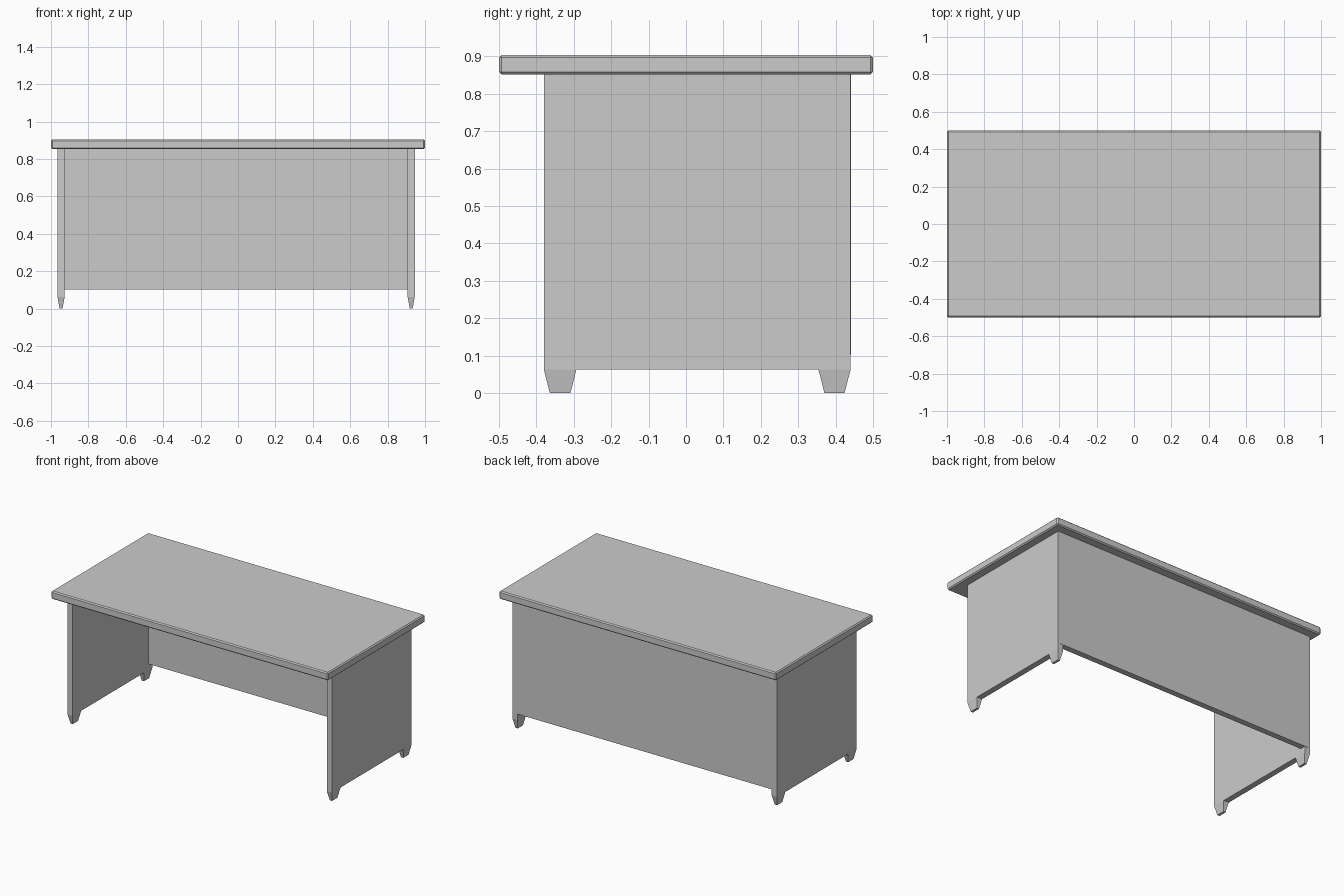
import bpy
import bmesh

if "Cube" in bpy.data.objects:
    bpy.data.objects.remove(bpy.data.objects["Cube"])


def finish(name, bm):
    bmesh.ops.recalc_face_normals(bm, faces=bm.faces)
    mesh = bpy.data.meshes.new(name)
    bm.to_mesh(mesh)
    bm.free()
    obj = bpy.data.objects.new(name, mesh)
    bpy.context.collection.objects.link(obj)
    return obj


def box(name, lo, hi):
    bm = bmesh.new()
    bmesh.ops.create_cube(bm, size=1)
    for v in bm.verts:
        for i in range(3):
            v.co[i] = lo[i] if v.co[i] < 0 else hi[i]
    return finish(name, bm)


def side_panel(name, x0, x1):
    """Upright panel with two tapered feet along its lower edge."""
    bm = bmesh.new()
    leg_z, top_z = 0.063, 0.855
    bottom = [-0.38, -0.293, 0.354, 0.44]
    profile = [(y, leg_z) for y in bottom] + [(0.44, top_z), (-0.38, top_z)]
    a = [bm.verts.new((x0, y, z)) for y, z in profile]
    b = [bm.verts.new((x1, y, z)) for y, z in profile]
    bm.faces.new(a)
    bm.faces.new(b)
    for i in (1, 3, 4, 5):
        j = (i + 1) % 6
        bm.faces.new((a[i], a[j], b[j], b[i]))
    # feet taper inwards on all four sides
    for i, y0, y1 in ((0, -0.364, -0.309), (2, 0.37, 0.424)):
        upper = [a[i], a[i + 1], b[i + 1], b[i]]
        xi, xo = x0 + 0.011, x1 - 0.011
        lower = [bm.verts.new((x, y, 0)) for x, y in
                 ((xi, y0), (xi, y1), (xo, y1), (xo, y0))]
        for k in range(4):
            m = (k + 1) % 4
            bm.faces.new((upper[k], upper[m], lower[m], lower[k]))
        bm.faces.new(lower)
    return finish(name, bm)


# desk top with chamfered edges
top = box("desk_top", (-1, -0.5, 0.852), (1, 0.5, 0.904))
bevel = top.modifiers.new("chamfer", 'BEVEL')
bevel.width = 0.007
bevel.segments = 1

# side panels with feet
side_panel("left_side_panel", -0.965, -0.927)
side_panel("right_side_panel", 0.907, 0.945)

# back panel joining the sides
box("back_panel", (-0.946, 0.402, 0.103), (0.926, 0.441, 0.855))
